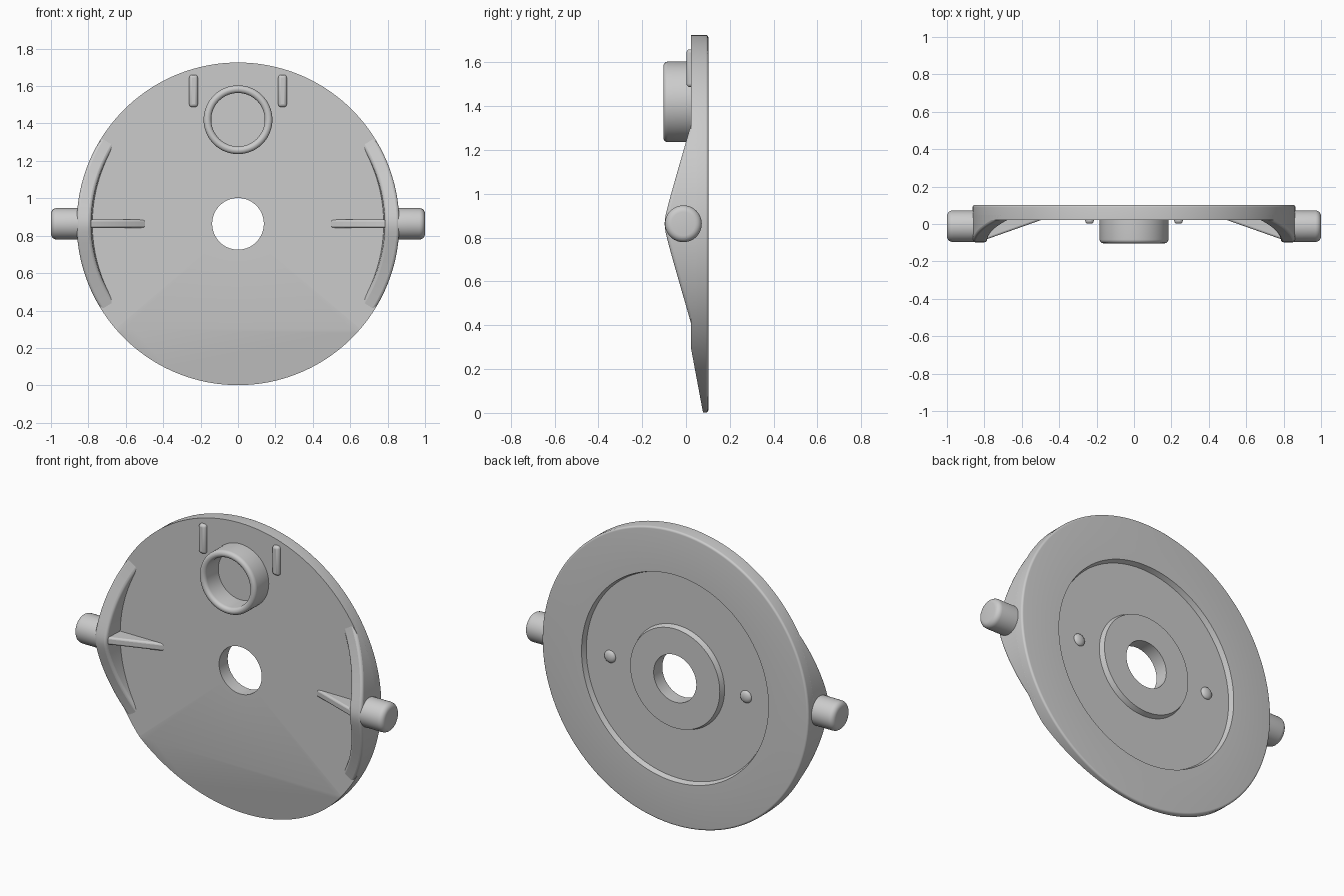
import bpy, bmesh, math
from mathutils import Vector, Matrix

cube = bpy.data.objects.get("Cube")
if cube:
    bpy.data.objects.remove(cube, do_unlink=True)

CZ = 0.8635      # height of the disc centre
R = 0.8625       # disc radius
FRONT, BACK = 0.022, 0.102

grey = bpy.data.materials.new("plain_grey")
grey.use_nodes = True
grey.diffuse_color = (0.6, 0.6, 0.6, 1)
grey.node_tree.nodes["Principled BSDF"].inputs["Base Color"].default_value = (0.6, 0.6, 0.6, 1)


def finish(bm, name, bevel=0, segments=3):
    bmesh.ops.recalc_face_normals(bm, faces=bm.faces)
    mesh = bpy.data.meshes.new(name)
    bm.to_mesh(mesh)
    bm.free()
    ob = bpy.data.objects.new(name, mesh)
    bpy.context.collection.objects.link(ob)
    mesh.materials.append(grey)
    bpy.ops.object.select_all(action='DESELECT')
    ob.select_set(True)
    bpy.context.view_layer.objects.active = ob
    bpy.ops.object.shade_smooth_by_angle(angle=math.radians(35))
    if bevel:
        mod = ob.modifiers.new("rounding", 'BEVEL')
        mod.width = bevel
        mod.segments = segments
        mod.limit_method = 'ANGLE'
        mod.angle_limit = math.radians(40)
    return ob


def arc(r, y, radius, start, end, n=5):
    """Quarter-round profile points, angles in degrees."""
    angles = [math.radians(start + (end - start) * i / n) for i in range(n + 1)]
    return [(r + radius * math.cos(a), y + radius * math.sin(a)) for a in angles]


def lathe(profile, steps, closed):
    """Revolve (radius, y) points about the y axis."""
    bm = bmesh.new()
    verts = [bm.verts.new((r, y, 0)) for r, y in profile]
    edges = [bm.edges.new(pair) for pair in zip(verts, verts[1:])]
    if closed:
        edges.append(bm.edges.new((verts[-1], verts[0])))
    bmesh.ops.spin(bm, geom=verts + edges, cent=(0, 0, 0), axis=(0, 1, 0),
                   angle=math.tau, steps=steps)
    bmesh.ops.remove_doubles(bm, verts=bm.verts, dist=1e-5)
    return bm


def place(bm, x, y, z, turn=0):
    matrix = Matrix.Translation((x, y, z)) @ Matrix.Rotation(turn, 4, 'Z')
    bmesh.ops.transform(bm, matrix=matrix, verts=bm.verts)


# Disc with centre hole and ring-shaped recess in the back
floor = BACK - 0.03
profile = [(0.138, FRONT), (R, FRONT)]
profile += arc(R - 0.012, BACK - 0.012, 0.012, 0, 90)
profile += [(0.605, BACK), (0.595, floor), (0.3, floor), (0.29, BACK), (0.138, BACK)]
disc = lathe(profile, 160, True)
place(disc, 0, 0, CZ)
# Slanted lower front
slope = Vector((0, 0.055, -0.295))
cut = bmesh.ops.bisect_plane(disc, geom=disc.verts[:] + disc.edges[:] + disc.faces[:],
                             plane_co=(0, FRONT, 0.3),
                             plane_no=slope.cross(Vector((1, 0, 0))) * (1 if slope.cross(Vector((1, 0, 0))).y < 0 else -1),
                             clear_outer=True)
rim = [e for e in cut["geom_cut"] if isinstance(e, bmesh.types.BMEdge)]
bmesh.ops.contextual_create(disc, geom=rim)
finish(disc, "disc_plate")

# Round collar on the upper front
w = 0.02
collar = lathe([(0.143, FRONT + 0.01)] + arc(0.143 + w, -0.103 + w, w, 180, 270)
               + arc(0.184 - w, -0.103 + w, w, 270, 360) + [(0.184, FRONT + 0.01)], 64, True)
place(collar, 0, 0, 1.42)
finish(collar, "collar")

for side, label in ((1, "left"), (-1, "right")):
    # Side pivot pin
    pin = lathe([(0, 0.8), (0.084, 0.8)] + arc(0.054, 0.97, 0.03, 0, 90) + [(0, 1.0)], 48, False)
    place(pin, 0, -0.012, CZ, -side * math.pi / 2)
    finish(pin, label + "_pivot_pin")

    # Curved side wall, tallest at the pin
    wall = bmesh.new()
    n, spread = 48, math.asin(0.5 / R)
    rows = []
    for i in range(n + 1):
        a = spread * (2 * i / n - 1)
        dz = abs(R * math.sin(a))
        top = FRONT - 0.285 * (0.46 - math.sqrt(dz * dz + 0.0016))
        top = max(top, -0.098)
        section = ((R, FRONT + 0.04), (R, top), (0.786, top), (0.776, FRONT + 0.04))
        rows.append([wall.verts.new((side * r * math.cos(a), y, CZ + r * math.sin(a)))
                     for r, y in section])
    for a, b in zip(rows, rows[1:]):
        for k in range(4):
            m = (k + 1) % 4
            wall.faces.new((a[k], a[m], b[m], b[k]))
    wall.faces.new(rows[0])
    wall.faces.new(rows[-1])
    finish(wall, label + "_side_wall", 0.014)

    # Tapered brace from the wall towards the centre
    brace = bmesh.new()
    face = brace.faces.new([brace.verts.new((side * x, y, CZ - 0.022))
                            for x, y in ((0.48, 0.04), (0.5, 0.02), (0.8, -0.086), (0.8, 0.04))])
    out = bmesh.ops.extrude_face_region(brace, geom=[face])
    moved = [v for v in out["geom"] if isinstance(v, bmesh.types.BMVert)]
    bmesh.ops.translate(brace, verts=moved, vec=(0, 0, 0.044))
    finish(brace, label + "_brace", 0.016)

    # Small upright tab beside the collar
    tab = bmesh.new()
    bmesh.ops.create_cube(tab, size=1)
    bmesh.ops.scale(tab, vec=(0.046, 0.05, 0.172), verts=tab.verts)
    place(tab, side * 0.238, 0.027, 1.574)
    finish(tab, label + "_tab", 0.015)

    # Low bump in the back recess
    bump = bmesh.new()
    bmesh.ops.create_uvsphere(bump, u_segments=24, v_segments=12, radius=0.036)
    bmesh.ops.scale(bump, vec=(1, 0.5, 1), verts=bump.verts)
    place(bump, side * 0.44, floor, CZ)
    finish(bump, label + "_back_bump")
